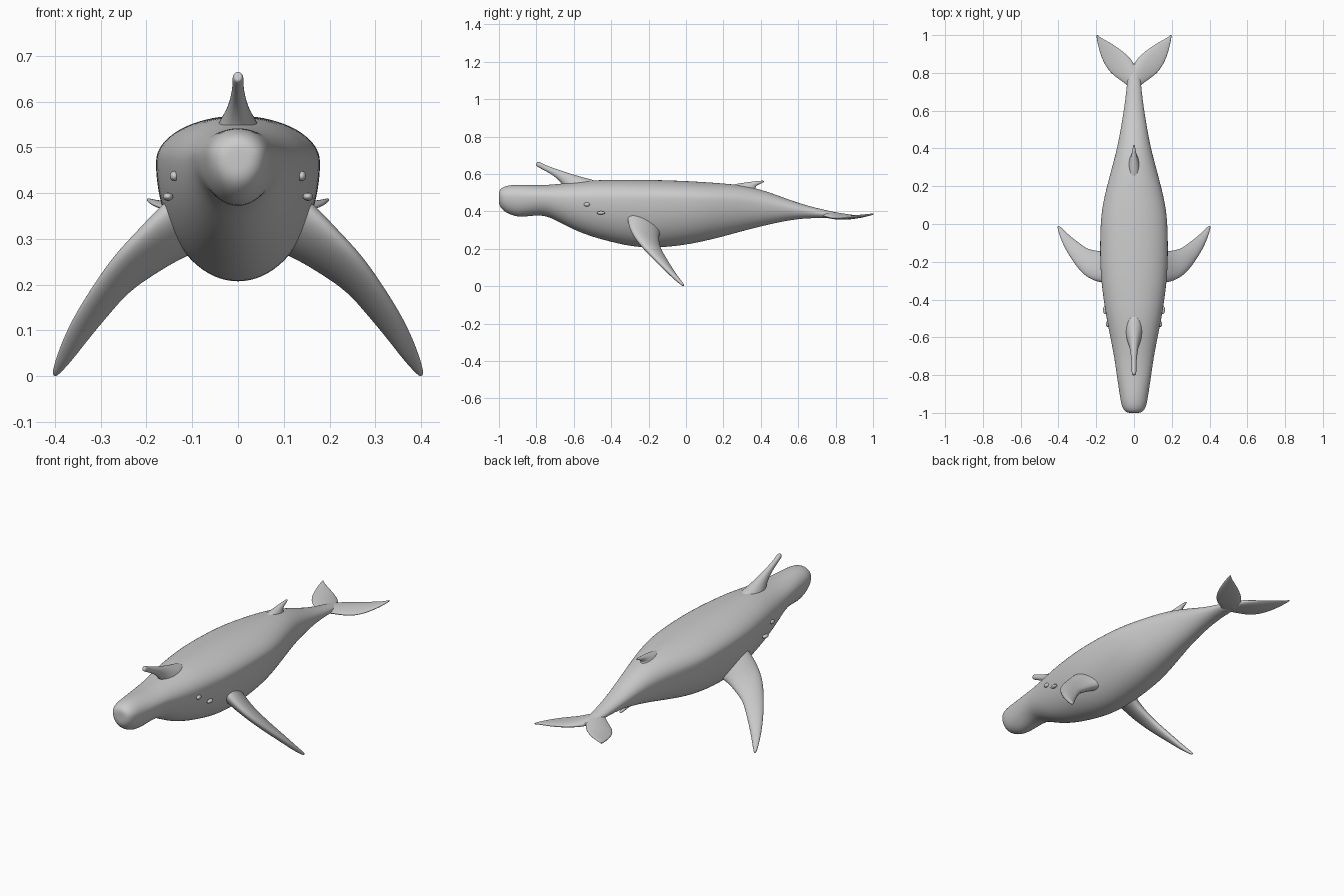
import bpy, bmesh
from math import sin, cos, pi
from mathutils import Vector


def loft(name, rings, levels=2):
    """Skin a list of equal-sized rings, cap both ends and smooth."""
    bm = bmesh.new()
    vs = [[bm.verts.new(p) for p in r] for r in rings]
    n = len(rings[0])
    for a, b in zip(vs, vs[1:]):
        for i in range(n):
            bm.faces.new((a[i], a[(i + 1) % n], b[(i + 1) % n], b[i]))
    for r in (vs[0], vs[-1]):
        mid = bm.verts.new(sum((v.co for v in r), Vector()) / n)
        for i in range(n):
            bm.faces.new((r[i], r[(i + 1) % n], mid))
    bmesh.ops.recalc_face_normals(bm, faces=bm.faces)
    me = bpy.data.meshes.new(name)
    bm.to_mesh(me)
    bm.free()
    for p in me.polygons:
        p.use_smooth = True
    ob = bpy.data.objects.new(name, me)
    bpy.context.collection.objects.link(ob)
    mod = ob.modifiers.new("smooth", 'SUBSURF')
    mod.levels = mod.render_levels = levels
    return ob


def fin(name, rows, side=1, n=16):
    """Rows are (leading point, trailing point, half thickness)."""
    rows = [(Vector(a), Vector(b), t) for a, b, t in rows]
    mids = [(a + b) / 2 for a, b, t in rows]
    rings = []
    for k, (a, b, t) in enumerate(rows):
        span = mids[min(k + 1, len(mids) - 1)] - mids[max(k - 1, 0)]
        half = (a - b) / 2
        nor = half.cross(span).normalized()
        ring = []
        for i in range(n):
            w = 2 * pi * i / n
            p = mids[k] + half * cos(w) * 1.03 + nor * t * sin(w)
            ring.append((p.x * side, p.y, p.z))
        rings.append(ring)
    return loft(name, rings)


# Body: y, bottom z, top z, half width, height fraction of the widest point
body = [
    (-1.0, .435, .51, .035, .6), (-.985, .41, .528, .056, .6),
    (-.95, .385, .54, .069, .62), (-.89, .366, .543, .078, .62),
    (-.8, .38, .54, .092, .62), (-.74, .374, .542, .1, .62),
    (-.68, .343, .547, .11, .63), (-.6, .3, .556, .126, .65),
    (-.5, .262, .567, .146, .68), (-.4, .235, .569, .162, .7),
    (-.3, .212, .57, .175, .72), (-.17, .2, .569, .182, .73),
    (0, .219, .563, .179, .72), (.1, .24, .557, .168, .7),
    (.2, .265, .55, .144, .68), (.3, .293, .54, .117, .65),
    (.4, .319, .518, .09, .62), (.5, .342, .482, .071, .6),
    (.6, .36, .445, .054, .55), (.7, .365, .417, .041, .5),
    (.78, .362, .4, .034, .5), (.85, .37, .383, .015, .5),
]
N = 28
rings = []
for y, lo, hi, w, f in body:
    zc = lo + (hi - lo) * f
    ring = []
    for i in range(N):
        a = 2 * pi * i / N
        s = sin(a)
        ring.append((w * cos(a), y, zc + s * ((hi - zc) if s > 0 else (zc - lo))))
    rings.append(ring)
loft("body", rings)

# Flippers, flukes and side bumps, mirrored
flipper = [
    ((.10, -.31, .41), (.08, -.13, .29), .05),
    ((.16, -.31, .365), (.135, -.15, .265), .042),
    ((.21, -.30, .315), (.19, -.145, .228), .032),
    ((.265, -.272, .26), (.245, -.135, .19), .027),
    ((.315, -.21, .19), (.285, -.105, .14), .023),
    ((.36, -.14, .122), (.325, -.075, .09), .019),
    ((.39, -.075, .06), (.36, -.045, .04), .014),
    ((.407, -.015, .006), (.395, -.01, .0), .007),
]
fluke = [
    ((-.01, .70, .388), (-.01, .84, .373), .02),
    ((.035, .735, .378), (.03, .888, .372), .017),
    ((.08, .768, .366), (.07, .922, .371), .014),
    ((.125, .80, .362), (.115, .952, .374), .011),
    ((.165, .86, .367), (.155, .975, .378), .008),
    ((.19, .94, .377), (.182, .99, .382), .006),
    ((.2, 1.0, .385), (.195, 1.003, .386), .004),
]
for side, label in ((1, "left"), (-1, "right")):
    fin(label + "_flipper", flipper, side)
    fin(label + "_fluke", fluke, side)
    for part, loc, sc in (("eye", (.139, -.53, .437), (.01, .016, .011)),
                          ("cheek_bump", (.153, -.455, .392), (.011, .022, .009))):
        bpy.ops.mesh.primitive_uv_sphere_add(
            segments=20, ring_count=12, radius=1, location=(side * loc[0], loc[1], loc[2]))
        ob = bpy.context.object
        ob.name = label + "_" + part
        ob.scale = sc
        bpy.ops.object.shade_smooth()

# Dorsal fin, swept back
fin("dorsal_fin", [
    ((0, .18, .52), (0, .41, .475), .04),
    ((0, .25, .545), (0, .375, .515), .03),
    ((0, .325, .555), (0, .368, .532), .017),
    ((0, .375, .562), (0, .39, .545), .01),
    ((0, .415, .565), (0, .418, .556), .005),
])

# Horn on the head, leaning forward
fin("head_horn", [
    ((0, -.46, .56), (0, -.64, .49), .055),
    ((0, -.53, .576), (0, -.65, .53), .042),
    ((0, -.61, .598), (0, -.67, .558), .025),
    ((0, -.69, .625), (0, -.71, .594), .016),
    ((0, -.75, .646), (0, -.76, .62), .012),
    ((0, -.78, .664), (0, -.79, .637), .013),
    ((0, -.795, .666), (0, -.803, .644), .01),
])
